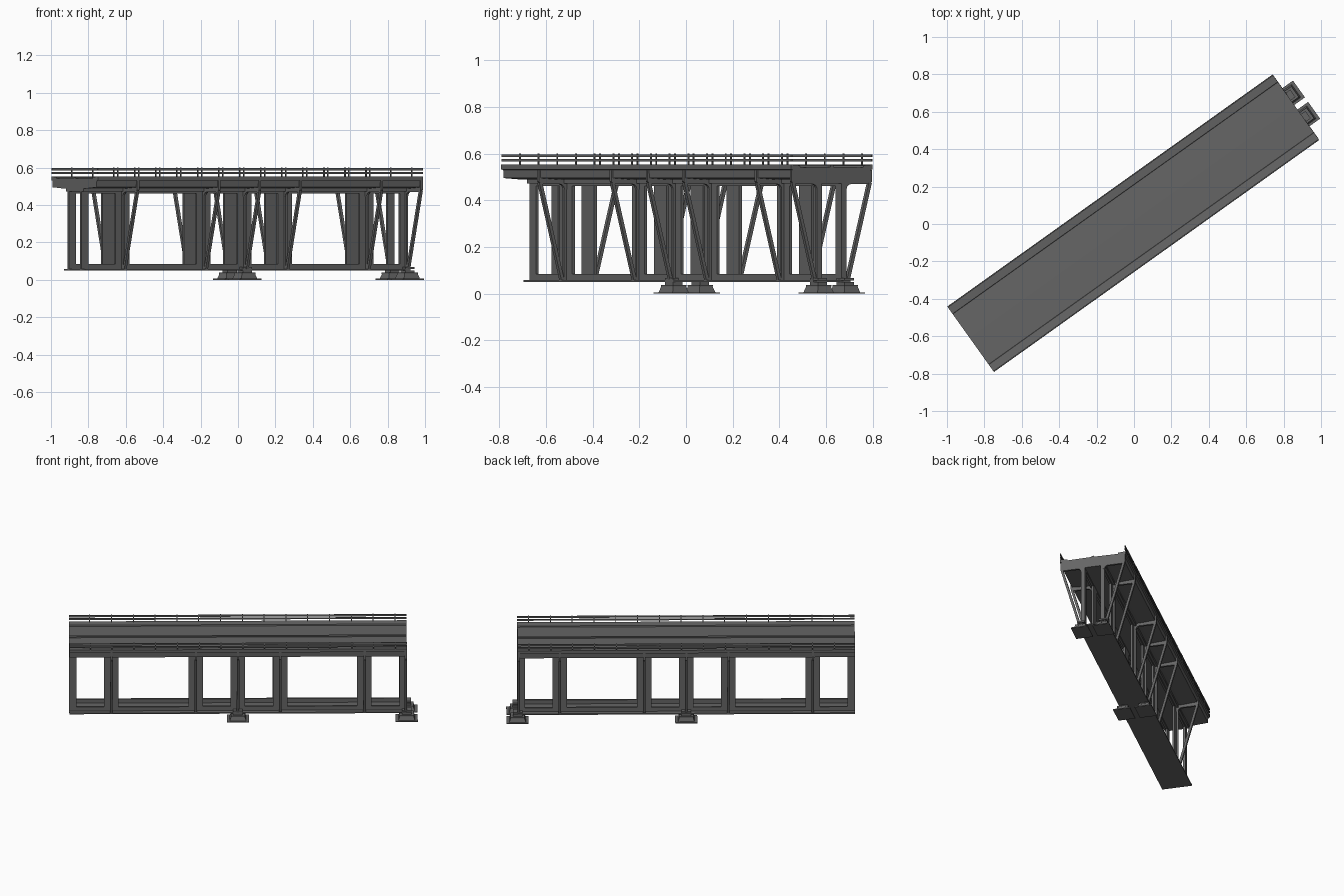
import bpy, bmesh, math
from mathutils import Matrix

if "Cube" in bpy.data.objects:
    bpy.data.objects.remove(bpy.data.objects["Cube"])

# Bridge is modelled along local x (length) / y (width), then turned 35.5 degrees
M = Matrix.Translation((-0.004, 0.004, 0)) @ Matrix.Rotation(math.radians(35.5), 4, 'Z')
L = 1.068                                   # half length
STEP = L / 4
STATIONS = [-3 * STEP, -STEP, 0, STEP, 3 * STEP, L - 0.007]
WEB = 0.058                                 # web offset from the centre line

steel = bpy.data.materials.new("dark_grey")
steel.diffuse_color = (0.13, 0.13, 0.13, 1)
steel.use_nodes = True
steel.node_tree.nodes["Principled BSDF"].inputs["Base Color"].default_value = steel.diffuse_color


def finish(name, bm):
    bmesh.ops.recalc_face_normals(bm, faces=bm.faces)
    me = bpy.data.meshes.new(name)
    bm.to_mesh(me)
    bm.free()
    me.materials.append(steel)
    ob = bpy.data.objects.new(name, me)
    bpy.context.collection.objects.link(ob)
    ob.matrix_world = M
    return ob


def box(bm, x0, x1, y0, y1, z0, z1):
    mat = Matrix.Translation(((x0 + x1) / 2, (y0 + y1) / 2, (z0 + z1) / 2)) @ \
        Matrix.Diagonal((x1 - x0, y1 - y0, z1 - z0, 1))
    bmesh.ops.create_cube(bm, size=1, matrix=mat)


def profile(bm, pts, x0, x1):
    """Extrude a (y, z) outline along x."""
    f = bm.faces.new([bm.verts.new((x0, y, z)) for y, z in pts])
    r = bmesh.ops.extrude_face_region(bm, geom=[f])
    vs = [g for g in r['geom'] if isinstance(g, bmesh.types.BMVert)]
    bmesh.ops.translate(bm, vec=(x1 - x0, 0, 0), verts=vs)


def frustum(bm, x, y, z0, z1, a0, b0, a1, b1):
    corners = ((-1, -1), (1, -1), (1, 1), (-1, 1))
    lo = [bm.verts.new((x + i * a0, y + j * b0, z0)) for i, j in corners]
    hi = [bm.verts.new((x + i * a1, y + j * b1, z1)) for i, j in corners]
    bm.faces.new(lo)
    bm.faces.new(hi)
    for k in range(4):
        n = (k + 1) % 4
        bm.faces.new((lo[k], lo[n], hi[n], hi[k]))


# Deck slab with raised kerbs and stepped edges
half = [(0, 0.543), (0.165, 0.541), (0.167, 0.549), (0.215, 0.553), (0.215, 0.532),
        (0.204, 0.53), (0.202, 0.495), (0.1, 0.488)]
bm = bmesh.new()
profile(bm, half + [(-y, z) for y, z in reversed(half[1:])], -L, L)
finish("deck", bm)

# Central road strip
bm = bmesh.new()
box(bm, -L, L, -0.008, 0.008, 0.535, 0.55)
finish("median_strip", bm)

# Box girder flanges
bm = bmesh.new()
box(bm, -L, L, -0.097, 0.097, 0.05, 0.058)
finish("bottom_flange", bm)
bm = bmesh.new()
box(bm, -L, L, -0.08, 0.08, 0.472, 0.492)
finish("top_flange", bm)

# Webs with rectangular openings: rails plus wide posts
bm = bmesh.new()
for s in (-1, 1):
    y0, y1 = s * WEB - 0.007, s * WEB + 0.007
    box(bm, -L, L, y0, y1, 0.056, 0.085)
    box(bm, -L, L, y0, y1, 0.462, 0.49)
    for u in [-L] + STATIONS[:-1] + [L]:
        box(bm, max(u - 0.046, -L), min(u + 0.046, L), y0, y1, 0.08, 0.468)
finish("girder_webs", bm)

# Vertical stiffeners, deck brackets with rounded corner, diagonal struts
stiff, brack, strut = bmesh.new(), bmesh.new(), bmesh.new()
arc = [(0.1 - 0.022 * math.cos(t), 0.447 + 0.022 * math.sin(t))
       for t in [i * math.pi / 12 for i in range(7)]]
for u in STATIONS:
    for s in (-1, 1):
        box(stiff, u - 0.006, u + 0.006, *sorted((s * 0.06, s * 0.078)), 0.056, 0.47)
        pts = [(0.06, 0.445)] + arc + [(0.2, 0.469), (0.211, 0.48), (0.211, 0.53), (0.06, 0.49)]
        profile(brack, [(s * y, z) for y, z in pts], u - 0.007, u + 0.007)
        pts = [(0.078, 0.058), (0.094, 0.058), (0.21, 0.475), (0.194, 0.475)]
        profile(strut, [(s * y, z) for y, z in pts], u - 0.008, u + 0.008)
finish("web_stiffeners", stiff)
finish("deck_brackets", brack)
finish("diagonal_struts", strut)

# Railings: rails and regular posts on both edges
rails, posts = bmesh.new(), bmesh.new()
for s in (-1, 1):
    y = s * 0.211
    for z, h in ((0.591, 0.006), (0.571, 0.005)):
        box(rails, -L, L, y - 0.003, y + 0.003, z - h, z + h)
    for n in range(15):
        u = -0.936 + 0.138 * n
        box(posts, u - 0.003, u + 0.003, y - 0.003, y + 0.003, 0.54, 0.6)
finish("railing_rails", rails)
finish("railing_posts", posts)

# Bearings at mid span and at one end
bm = bmesh.new()
for x in (0, L):
    for y in (-0.07, 0.07):
        box(bm, x - 0.07, x + 0.07, y - 0.055, y + 0.055, 0, 0.006)
        frustum(bm, x, y, 0.006, 0.03, 0.052, 0.042, 0.044, 0.034)
        box(bm, x - 0.045, x + 0.045, y - 0.035, y + 0.035, 0.03, 0.038)
        box(bm, x - 0.03, x + 0.03, y - 0.024, y + 0.024, 0.038, 0.051)
        box(bm, x - 0.03, x + 0.03, y - 0.024, y + 0.024, 0.057, 0.068)
finish("bearings", bm)
